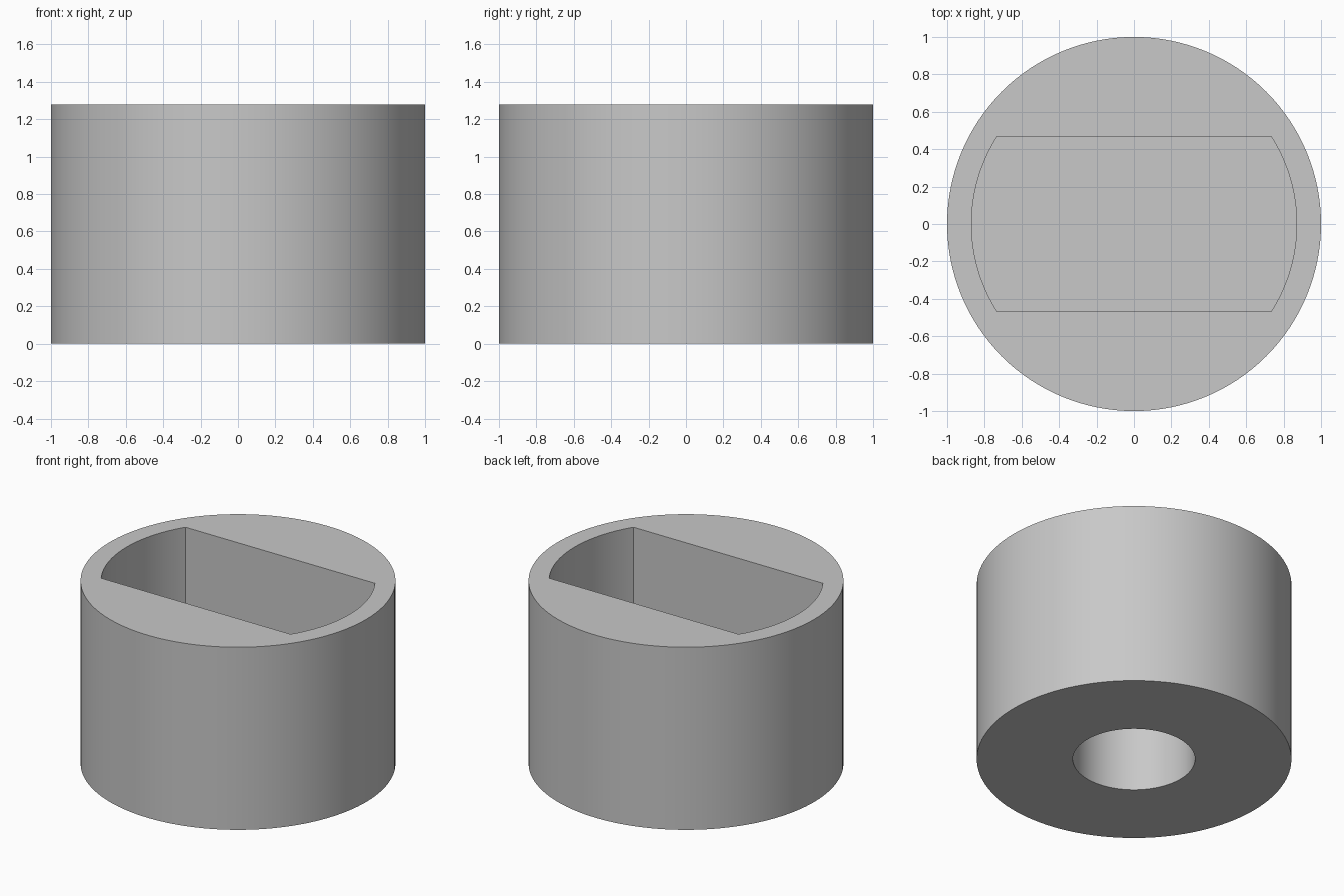
import bpy
import math

HEIGHT = 1.28
POCKET_R, POCKET_HALF_Y, POCKET_DEPTH = 0.87, 0.467, 0.64
BORE_R, BORE_DEPTH = 0.388, 0.51
OVERLAP = 0.1

if "Cube" in bpy.data.objects:
    bpy.data.objects.remove(bpy.data.objects["Cube"], do_unlink=True)

# Single grey material
grey = bpy.data.materials.new("light grey")
grey.use_nodes = True
colour = (0.58, 0.58, 0.58, 1)
grey.diffuse_color = colour
grey.node_tree.nodes["Principled BSDF"].inputs["Base Color"].default_value = colour


def circle(radius, count=128):
    return [(radius * math.cos(math.tau * i / count),
             radius * math.sin(math.tau * i / count)) for i in range(count)]


def flatted_circle(radius, half_y, steps=40):
    """Two round ends joined by two straight sides."""
    limit = math.asin(half_y / radius)
    angles = [limit * (2 * i / steps - 1) for i in range(steps + 1)]
    return [(radius * math.cos(a + turn), radius * math.sin(a + turn))
            for turn in (0, math.pi) for a in angles]


def prism(name, outline, z0, z1):
    """Extrude a counter-clockwise outline between two heights."""
    n = len(outline)
    verts = [(x, y, z) for z in (z0, z1) for x, y in outline]
    faces = [tuple(reversed(range(n))), tuple(range(n, 2 * n))]
    faces += [(i, (i + 1) % n, (i + 1) % n + n, i + n) for i in range(n)]
    mesh = bpy.data.meshes.new(name)
    mesh.from_pydata(verts, [], faces)
    mesh.materials.append(grey)
    obj = bpy.data.objects.new(name, mesh)
    bpy.context.collection.objects.link(obj)
    return obj


# Round body with a flat-sided pocket above and a blind bore below
body = prism("round_body", circle(1.0), 0, HEIGHT)
cutters = [
    prism("pocket_cutter", flatted_circle(POCKET_R, POCKET_HALF_Y),
          HEIGHT - POCKET_DEPTH, HEIGHT + OVERLAP),
    prism("bore_cutter", circle(BORE_R), -OVERLAP, BORE_DEPTH),
]

bpy.ops.object.select_all(action="DESELECT")
body.select_set(True)
bpy.context.view_layer.objects.active = body
for cutter in cutters:
    cutter.hide_render = True
    cut = body.modifiers.new(cutter.name, "BOOLEAN")
    cut.operation = "DIFFERENCE"
    cut.solver = "EXACT"
    cut.object = cutter
    bpy.ops.object.modifier_apply(modifier=cut.name)
    bpy.data.objects.remove(cutter, do_unlink=True)

# Smooth walls, crisp rims and corners
bpy.ops.object.shade_smooth_by_angle(angle=math.radians(30))
